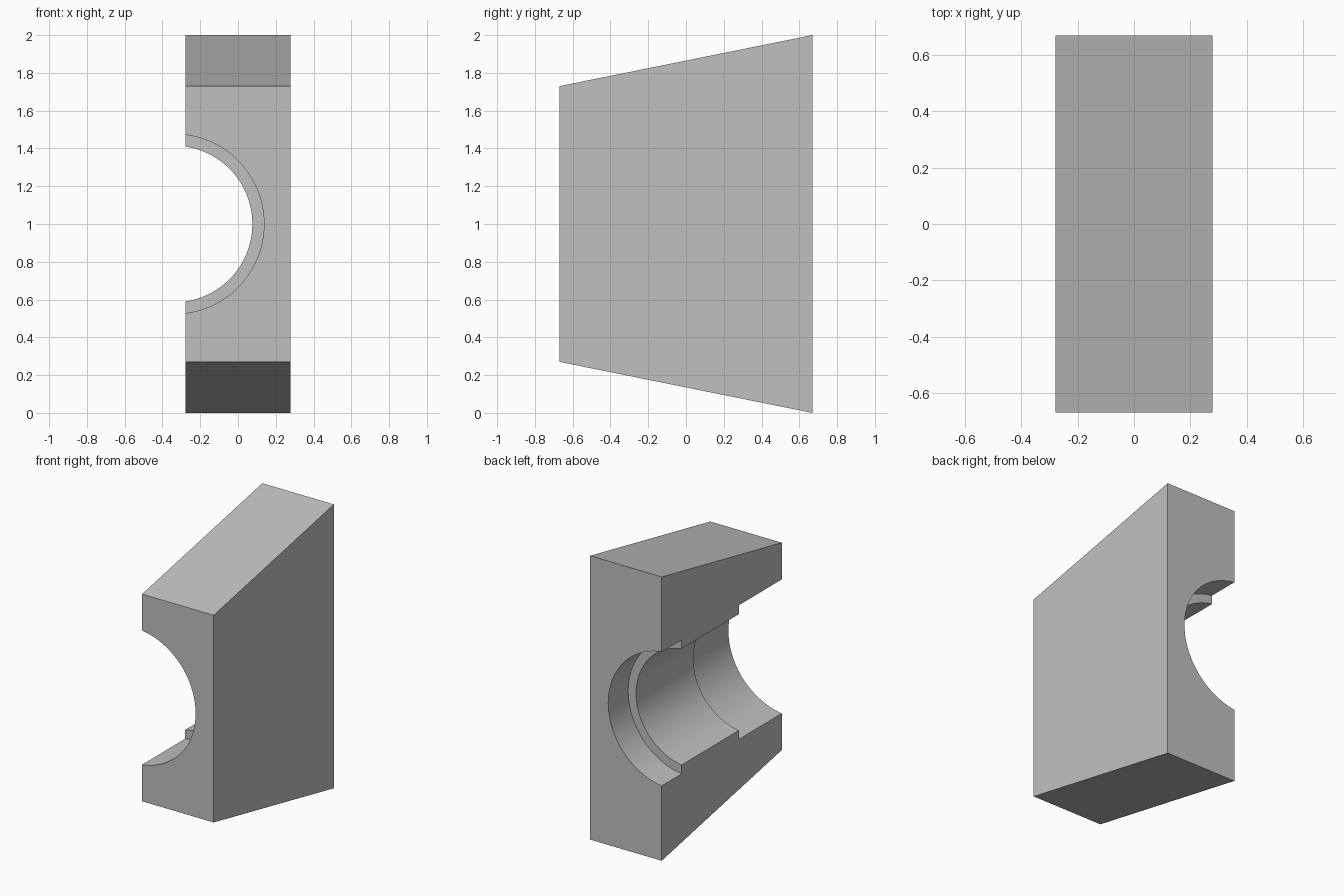
import bpy
import bmesh
from math import tau, radians
from mathutils import Matrix, Vector

cube = bpy.data.objects.get("Cube")
if cube:
    bpy.data.objects.remove(cube, do_unlink=True)

HALF_WIDTH, HALF_DEPTH = 0.279, 0.669
WIDE, NARROW = 0.476, 0.414

grey = bpy.data.materials.new("plain grey")
grey.use_nodes = True
colour = (0.53, 0.53, 0.53, 1)
grey.diffuse_color = colour
grey.node_tree.nodes["Principled BSDF"].inputs["Base Color"].default_value = colour


def make_object(name, bm):
    bmesh.ops.recalc_face_normals(bm, faces=bm.faces)
    mesh = bpy.data.meshes.new(name)
    bm.to_mesh(mesh)
    bm.free()
    mesh.materials.append(grey)
    obj = bpy.data.objects.new(name, mesh)
    bpy.context.collection.objects.link(obj)
    return obj


# Tapered block: side profile extruded across the width
bm = bmesh.new()
profile = [(-HALF_DEPTH, 0.27), (HALF_DEPTH, 0), (HALF_DEPTH, 2), (-HALF_DEPTH, 1.73)]
side = bm.faces.new([bm.verts.new((-HALF_WIDTH, y, z)) for y, z in profile])
extruded = bmesh.ops.extrude_face_region(bm, geom=[side])["geom"]
bmesh.ops.translate(bm, vec=(2 * HALF_WIDTH, 0, 0),
                    verts=[v for v in extruded if isinstance(v, bmesh.types.BMVert)])
block = make_object("bored_block", bm)

# Stepped bore: wide at both ends, narrow in the middle, spun about y
bm = bmesh.new()
steps = [(0, -1), (WIDE, -1), (WIDE, -0.19), (NARROW, -0.19),
         (NARROW, 0.447), (WIDE, 0.447), (WIDE, 1), (0, 1)]
points = [bm.verts.new((r, y, 0)) for r, y in steps]
edges = [bm.edges.new(pair) for pair in zip(points, points[1:])]
bmesh.ops.spin(bm, geom=points + edges, cent=(0, 0, 0), axis=(0, 1, 0),
               angle=tau, steps=96, use_duplicate=False)
bmesh.ops.remove_doubles(bm, verts=bm.verts, dist=0.0001)
bmesh.ops.transform(bm, matrix=Matrix.Translation(Vector((-0.338, 0, 1))), verts=bm.verts)
cutter = make_object("bore_cutter", bm)
cutter.hide_render = True

# Cut the bore and keep its edges crisp
cut = block.modifiers.new("bore", "BOOLEAN")
cut.operation = "DIFFERENCE"
cut.solver = "EXACT"
cut.object = cutter
bpy.ops.object.select_all(action="DESELECT")
bpy.context.view_layer.objects.active = block
block.select_set(True)
bpy.ops.object.modifier_apply(modifier=cut.name)
bpy.data.objects.remove(cutter, do_unlink=True)
bpy.ops.object.shade_smooth_by_angle(angle=radians(30))
